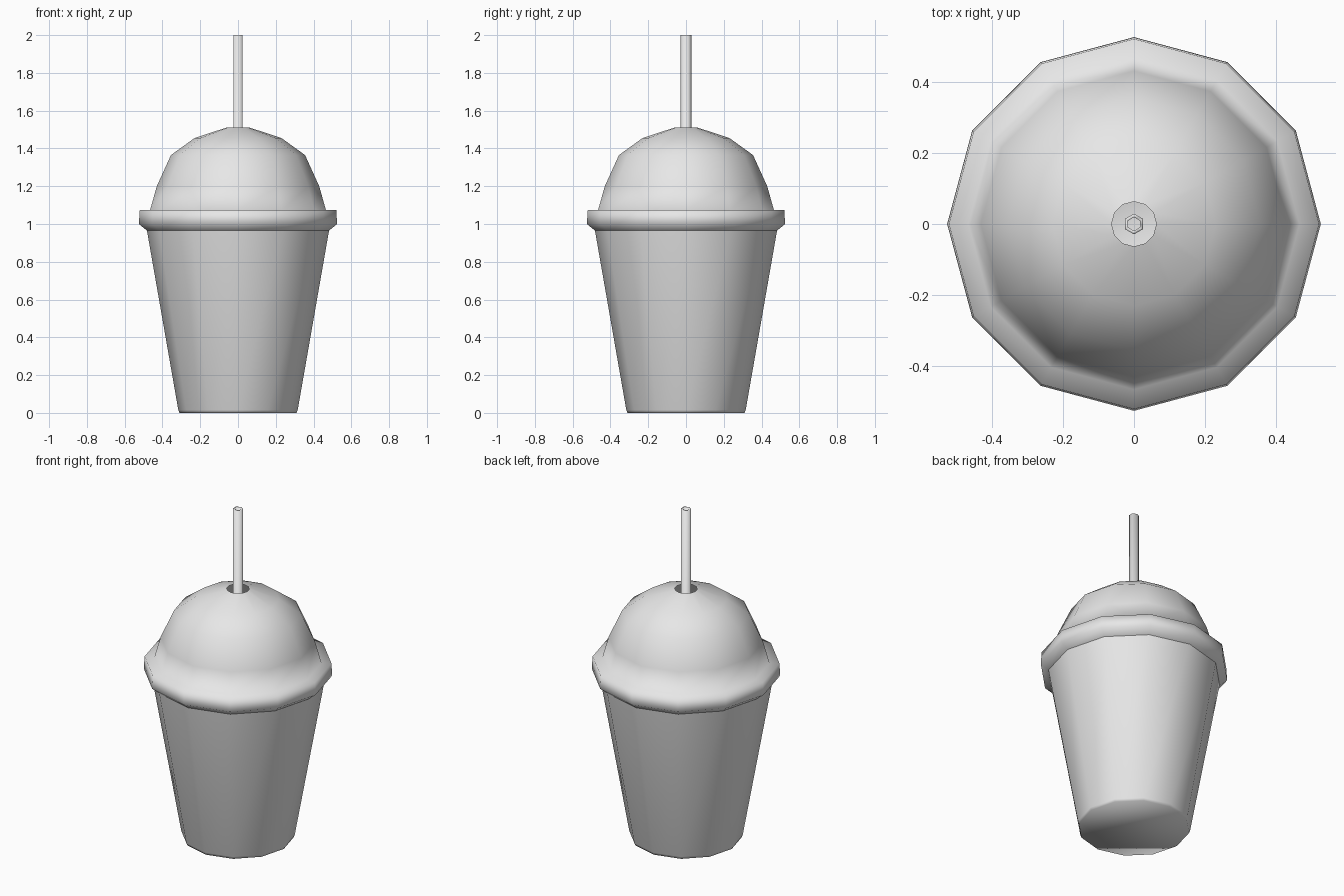
import bpy
import bmesh
from math import cos, sin, pi

if "Cube" in bpy.data.objects:
    bpy.data.objects.remove(bpy.data.objects["Cube"])

GREY = (0.8, 0.8, 0.8, 1.0)
mat = bpy.data.materials.new("light grey")
mat.use_nodes = True
mat.diffuse_color = GREY
mat.node_tree.nodes["Principled BSDF"].inputs["Base Color"].default_value = GREY


def lathe(name, profile, sides, start=0.0, close_bottom=False):
    """Turn a list of (radius, height) points, bottom to top, around z."""
    bm = bmesh.new()
    rings = []
    for r, z in profile:
        angles = [start + 2 * pi * i / sides for i in range(sides)]
        rings.append([bm.verts.new((r * cos(a), r * sin(a), z)) for a in angles])
    for low, high in zip(rings, rings[1:]):
        for i in range(sides):
            j = (i + 1) % sides
            bm.faces.new((low[i], low[j], high[j], high[i]))
    if close_bottom:
        bm.faces.new(rings[0][::-1])
    for face in bm.faces:
        face.smooth = True
    mesh = bpy.data.meshes.new(name)
    bm.to_mesh(mesh)
    bm.free()
    mesh.materials.append(mat)
    obj = bpy.data.objects.new(name, mesh)
    bpy.context.collection.objects.link(obj)
    return obj


# Tapered cup with a tiny rounded foot
lathe("cup", [(0.31, 0), (0.316, 0.015), (0.482, 0.965), (0.487, 1.0)], 12,
      close_bottom=True)

# Domed lid: lip, rim band, ledge, dome up to the straw hole
lathe("lid", [(0.482, 0.965), (0.525, 1.0), (0.52, 1.075), (0.465, 1.075),
              (0.43, 1.2), (0.355, 1.365), (0.23, 1.455), (0.063, 1.51)], 12)

# Hollow six-sided straw, outside wall, mouth and inside wall
lathe("straw", [(0.029, 0.03), (0.029, 2.0), (0.019, 2.0), (0.019, 0.03)], 6,
      start=pi / 6)
